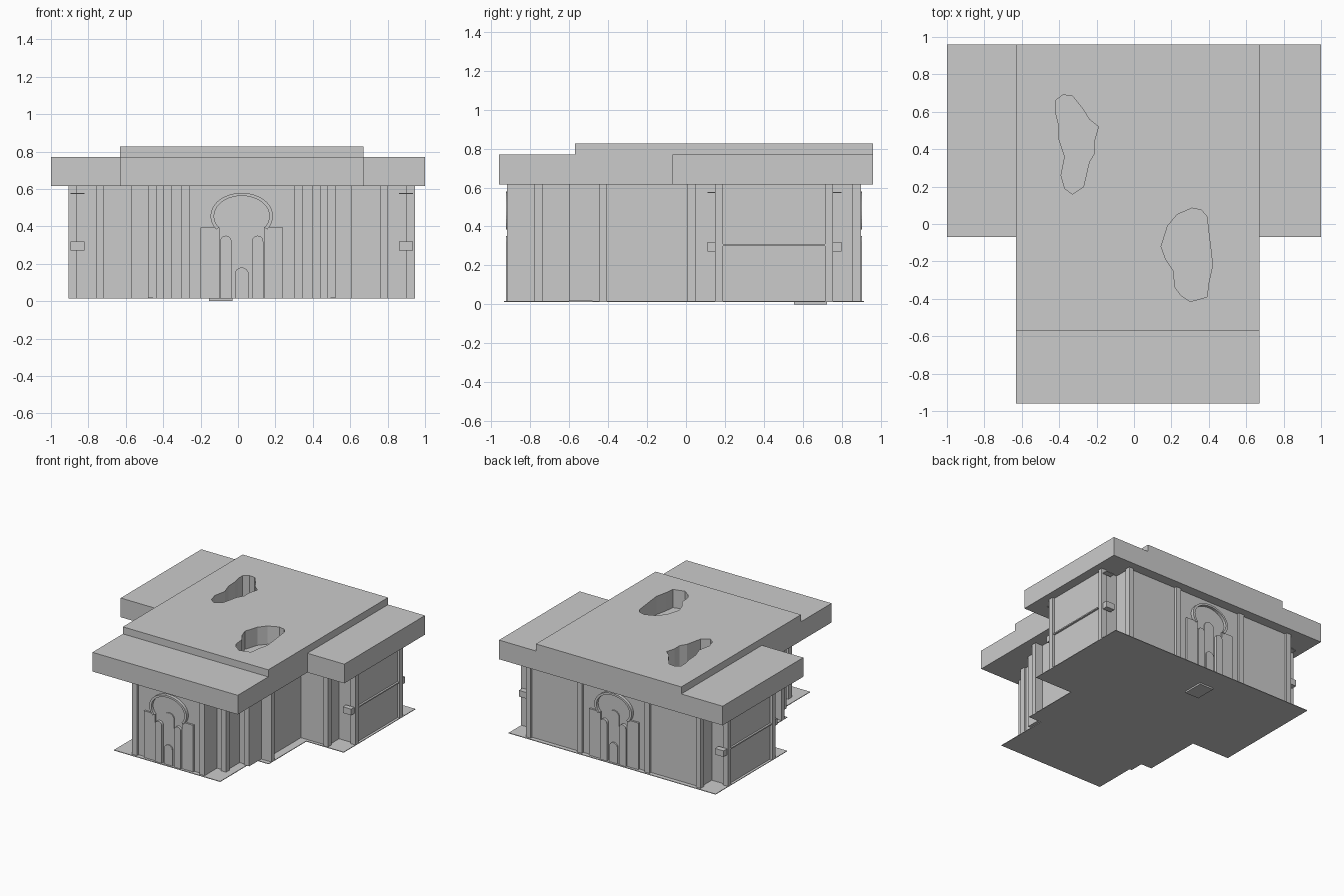
import bpy, bmesh, math

if "Cube" in bpy.data.objects:
    bpy.data.objects.remove(bpy.data.objects["Cube"])

CX, CY = 0.02, -0.01     # symmetry centre of the walls
Z0, Z1 = 0.018, 0.615    # wall bottom and top


def finish(name, bm):
    bmesh.ops.recalc_face_normals(bm, faces=bm.faces)
    me = bpy.data.meshes.new(name)
    bm.to_mesh(me)
    bm.free()
    ob = bpy.data.objects.new(name, me)
    bpy.context.collection.objects.link(ob)
    return ob


def prism(name, pts, vec):
    """Extrude a closed 3D outline along a vector."""
    bm = bmesh.new()
    face = bm.faces.new([bm.verts.new(p) for p in pts])
    geo = bmesh.ops.extrude_face_region(bm, geom=[face])
    bmesh.ops.translate(bm, vec=vec, verts=[v for v in geo["geom"] if isinstance(v, bmesh.types.BMVert)])
    return finish(name, bm)


def plan(name, pts, z0, z1):
    return prism(name, [(x, y, z0) for x, y in pts], (0, 0, z1 - z0))


def box(name, x0, x1, y0, y1, z0, z1):
    return plan(name, [(x0, y0), (x1, y0), (x1, y1), (x0, y1)], z0, z1)


def mirrored(half):
    """Full outline from its right half, measured from the centre line."""
    return [(CX + x, y) for x, y in half] + [(CX - x, y) for x, y in reversed(half)]


# Ground sheet and the small pad under it
plan("floor_sheet", mirrored([(0.475, -0.935), (0.475, -0.48), (0.59, -0.48), (0.59, 0),
                              (0.925, 0), (0.925, 0.915)]), 0.013, Z0)
box("floor_pad", -0.155, -0.03, 0.555, 0.725, 0, 0.014)

# Stepped wall body
plan("walls", mirrored([(0.325, -0.90), (0.325, -0.76), (0.405, -0.76), (0.405, -0.585),
                        (0.50, -0.585), (0.50, -0.43), (0.525, -0.43), (0.525, 0.025),
                        (0.765, 0.025), (0.765, 0.17), (0.905, 0.17), (0.905, 0.735),
                        (0.765, 0.735), (0.765, 0.88)]), Z0, Z1)

# Pilasters (x0, x1, y0, y1), repeated on both sides
pilasters = [(0.28, 0.325, -0.92, -0.875), (0.28, 0.325, 0.855, 0.90),
             (0.375, 0.42, -0.78, -0.735), (0.455, 0.50, -0.60, -0.56),
             (0.545, 0.59, -0.445, -0.405), (0.50, 0.56, -0.445, -0.405),
             (0.74, 0.78, 0.005, 0.05), (0.74, 0.78, 0.855, 0.90),
             (0.88, 0.925, 0.15, 0.19), (0.88, 0.925, 0.715, 0.755)]
# Corner brackets and side rails
brackets = [(0.84, 0.915, 0.11, 0.15, 0.27, 0.32), (0.84, 0.915, 0.755, 0.80, 0.27, 0.32),
            (0.84, 0.915, 0.11, 0.15, 0.572, 0.578), (0.84, 0.915, 0.755, 0.80, 0.572, 0.578),
            (0.90, 0.92, 0.19, 0.715, 0.30, 0.31)]
for s, side in ((1, "right"), (-1, "left")):
    for x0, x1, y0, y1 in pilasters:
        box("pilaster_" + side, CX + s * x0, CX + s * x1, y0, y1, Z0, Z1)
    for x0, x1, y0, y1, z0, z1 in brackets:
        box("bracket_" + side, CX + s * x0, CX + s * x1, y0, y1, z0, z1)


def arch(cx, hw, top):
    """Round-headed panel outline in x, z."""
    r = [(cx + hw * math.cos(a), top - hw + hw * math.sin(a))
         for a in (math.pi * i / 12 for i in range(13))]
    return [(cx - hw, Z0), (cx + hw, Z0)] + r


def horseshoe(rx, rz, n=28):
    """Open horseshoe arc in x, z."""
    a0, a1 = math.radians(-35), math.radians(215)
    return [(rx * math.cos(a0 + (a1 - a0) * i / n), 0.455 + rz * math.sin(a0 + (a1 - a0) * i / n))
            for i in range(n + 1)]


# Horseshoe portals on front and back
outer, inner = horseshoe(0.167, 0.124), horseshoe(0.148, 0.108)
for s, end in ((-1, "front"), (1, "back")):
    def panel(name, pts, depth):
        y = CY + s * 0.88
        prism(end + "_" + name, [(CX + x, y, z) for x, z in pts], (0, s * depth, 0))
    panel("portal_back", [(-0.13, Z0), (0.13, Z0)] + inner, 0.012)
    panel("portal_ring", outer + inner[::-1], 0.035)
    for m in (1, -1):
        panel("portal_block", [(m * x, z) for x, z in
              ((0.12, Z0), (0.22, Z0), (0.22, 0.395), (0.12, 0.395))], 0.025)
        panel("portal_niche", arch(m * 0.085, 0.03, 0.35), 0.035)
    panel("portal_centre", arch(0, 0.045, 0.435), 0.02)
    panel("portal_door", arch(0, 0.037, 0.18), 0.03)

# Roof slabs
box("roof_left_wing", -1, -0.63, -0.07, 0.96, Z1, 0.77)
box("roof_right_wing", 0.67, 1, -0.07, 0.96, Z1, 0.77)
box("roof_front", -0.63, 0.67, -0.96, -0.57, Z1, 0.77)
roof = box("roof_centre", -0.63, 0.67, -0.57, 0.96, Z1, 0.827)

# Ragged holes in the roof
hole_back = [(-0.42, 0.66), (-0.38, 0.69), (-0.33, 0.685), (-0.27, 0.61), (-0.24, 0.56), (-0.19, 0.52),
             (-0.21, 0.45), (-0.21, 0.38), (-0.24, 0.33), (-0.27, 0.20), (-0.33, 0.16), (-0.37, 0.19),
             (-0.39, 0.26), (-0.37, 0.36), (-0.40, 0.45), (-0.405, 0.54), (-0.42, 0.60)]
hole_front = [(0.31, 0.085), (0.36, 0.075), (0.39, 0.04), (0.40, -0.05), (0.41, -0.13), (0.42, -0.22),
              (0.40, -0.31), (0.39, -0.39), (0.30, -0.415), (0.25, -0.38), (0.22, -0.34), (0.21, -0.25),
              (0.17, -0.19), (0.145, -0.12), (0.18, -0.01), (0.23, 0.05)]
for pts, floor in ((hole_back, 0.63), (hole_front, 0.68)):
    cutter = plan("hole_cutter", pts, floor, 0.9)
    cutter.hide_render = True
    cutter.hide_set(True)
    mod = roof.modifiers.new("hole", "BOOLEAN")
    mod.operation, mod.object, mod.solver = "DIFFERENCE", cutter, "EXACT"
# Apply the cuts and drop the cutters
deps = bpy.context.evaluated_depsgraph_get()
cut = bpy.data.meshes.new_from_object(roof.evaluated_get(deps))
roof.modifiers.clear()
roof.data = cut
for ob in [o for o in bpy.data.objects if o.name.startswith("hole_cutter")]:
    bpy.data.objects.remove(ob)
